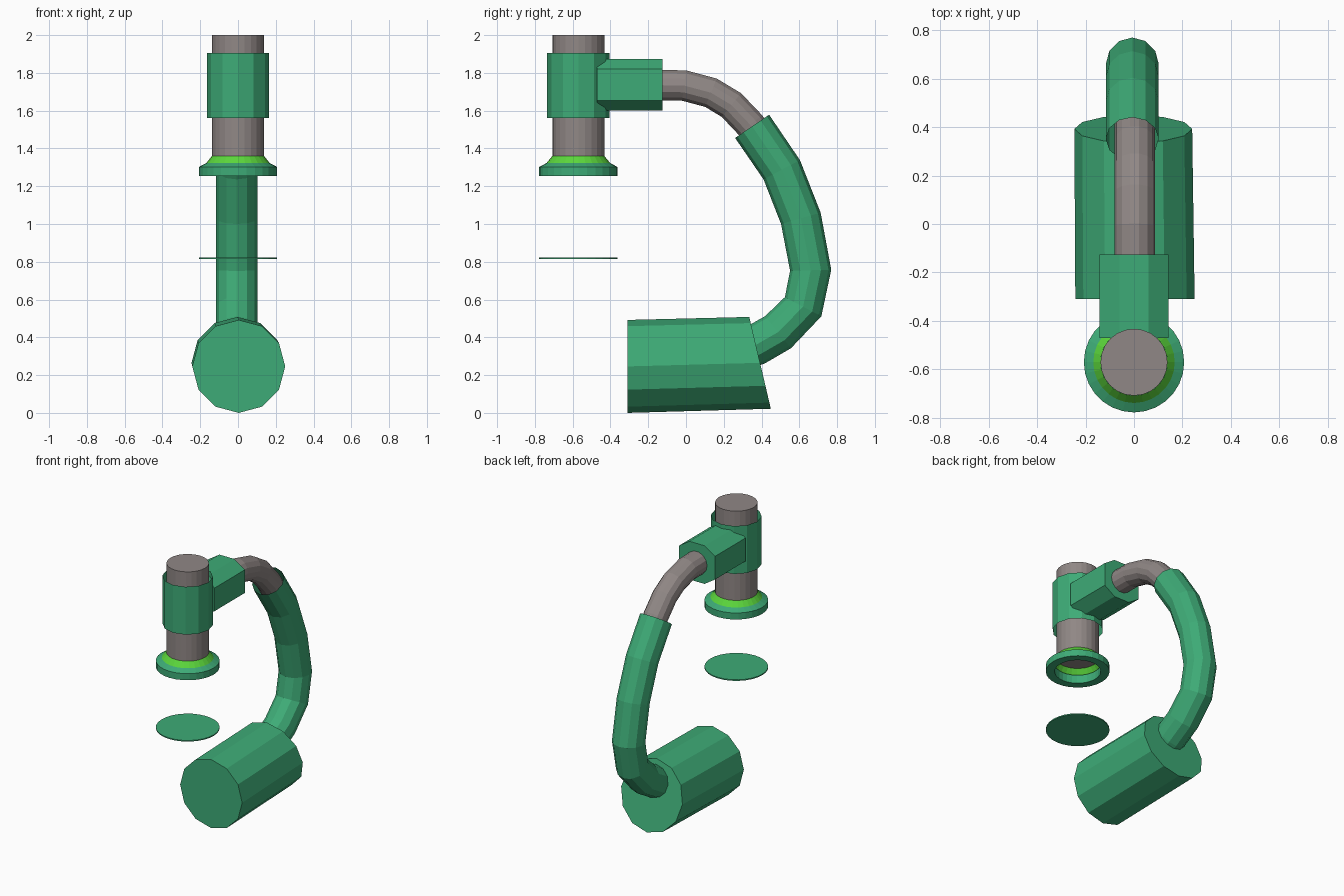
import bpy, bmesh, math
from mathutils import Vector

if "Cube" in bpy.data.objects:
    bpy.data.objects.remove(bpy.data.objects["Cube"])


def material(name, rgb):
    m = bpy.data.materials.new(name)
    m.diffuse_color = (*rgb, 1)
    m.use_nodes = True
    m.node_tree.nodes["Principled BSDF"].inputs["Base Color"].default_value = m.diffuse_color
    return m


GREEN = material("green_paint", (0.048, 0.41, 0.184))
GREY = material("warm_grey", (0.28, 0.245, 0.237))
LIME = material("lime_accent", (0.107, 0.68, 0.045))
HEAD_Y = -0.57


def loft(name, rings, mats, cap_start=True, cap_end=True, rule=None):
    """Skin a list of equal-length vertex rings; rule(face) picks the material slot."""
    bm = bmesh.new()
    loops = [[bm.verts.new(p) for p in ring] for ring in rings]
    n = len(loops[0])
    for a, b in zip(loops, loops[1:]):
        for i in range(n):
            j = (i + 1) % n
            bm.faces.new((a[i], a[j], b[j], b[i]))
    if cap_start:
        bm.faces.new(loops[0][::-1])
    if cap_end:
        bm.faces.new(loops[-1])
    bmesh.ops.recalc_face_normals(bm, faces=bm.faces)
    bm.normal_update()
    if rule:
        for f in bm.faces:
            f.material_index = rule(f)
    me = bpy.data.meshes.new(name)
    bm.to_mesh(me)
    bm.free()
    for m in mats:
        me.materials.append(m)
    ob = bpy.data.objects.new(name, me)
    bpy.context.collection.objects.link(ob)
    return ob


def circle(r, n):
    return [(r * math.cos(2 * math.pi * i / n), r * math.sin(2 * math.pi * i / n))
            for i in range(n)]


def lathe(name, profile, n, mats, **kw):
    """Profile of (radius, z) turned about the vertical head axis."""
    rings = [[(x, HEAD_Y + y, z) for x, y in circle(r, n)] for r, z in profile]
    return loft(name, rings, mats, **kw)


def sweep(name, path, r, n, x, mats, **kw):
    """Round tube along (y, z) points in the side plane."""
    pts = [Vector((x, y, z)) for y, z in path]
    rings = []
    for i, p in enumerate(pts):
        t = (pts[min(i + 1, len(pts) - 1)] - pts[max(i - 1, 0)]).normalized()
        side = Vector((1, 0, 0))
        up = side.cross(t)
        rings.append([p + side * a + up * b for a, b in circle(r, n)])
    return loft(name, rings, mats, **kw)


# Base: twelve-sided barrel with a slanted back face
front = [(0.004 + a, -0.31, 0.246 + b) for a, b in circle(0.246, 12)]
back = [(-0.003 + a, 0.392 - b * 0.235, 0.265 + b) for a, b in circle(0.243, 12)]
loft("base_barrel", [front, back], [GREEN])

# Curved outer arm, open at its upper end
sweep("curved_arm",
      [(0.35, 1.517), (0.507, 1.287), (0.608, 1.03), (0.66, 0.755),
       (0.62, 0.562), (0.487, 0.427), (0.37, 0.36), (0.30, 0.335)],
      0.109, 12, -0.007, [GREEN], cap_start=False)

# Grey inner pipe sliding into the arm
sweep("inner_pipe",
      [(-0.15, 1.735), (-0.01, 1.733), (0.132, 1.695), (0.24, 1.63),
       (0.34, 1.525), (0.41, 1.42)],
      0.083, 14, 0.003, [GREY])

# Octagonal bracket between pipe and collar
section = [(0.06, 0.137), (0.143, 0.083), (0.143, -0.083), (0.06, -0.137),
           (-0.06, -0.137), (-0.143, -0.083), (-0.143, 0.083), (-0.06, 0.137)]
loft("bracket", [[(x, y, 1.737 + z) for x, z in section] for y in (-0.47, -0.125)], [GREEN])

# Viewing tube, open collar around it, and flared lens ring with a lime cone
lathe("viewing_tube", [(0.138, 1.358), (0.138, 2.0)], 24, [GREY])
lathe("collar", [(0.165, 1.562), (0.165, 1.905)], 12, [GREEN],
      cap_start=False, cap_end=False)
lathe("lens_ring",
      [(0.15, 1.315), (0.15, 1.255), (0.207, 1.255), (0.207, 1.302),
       (0.168, 1.323), (0.138, 1.36)],
      28, [GREEN, LIME], cap_start=False, cap_end=False,
      rule=lambda f: 1 if f.calc_center_median().z > 1.33 else 0)

# Thin floating stage disc
lathe("stage_disc", [(0.207, 0.815), (0.207, 0.823)], 28, [GREEN])
